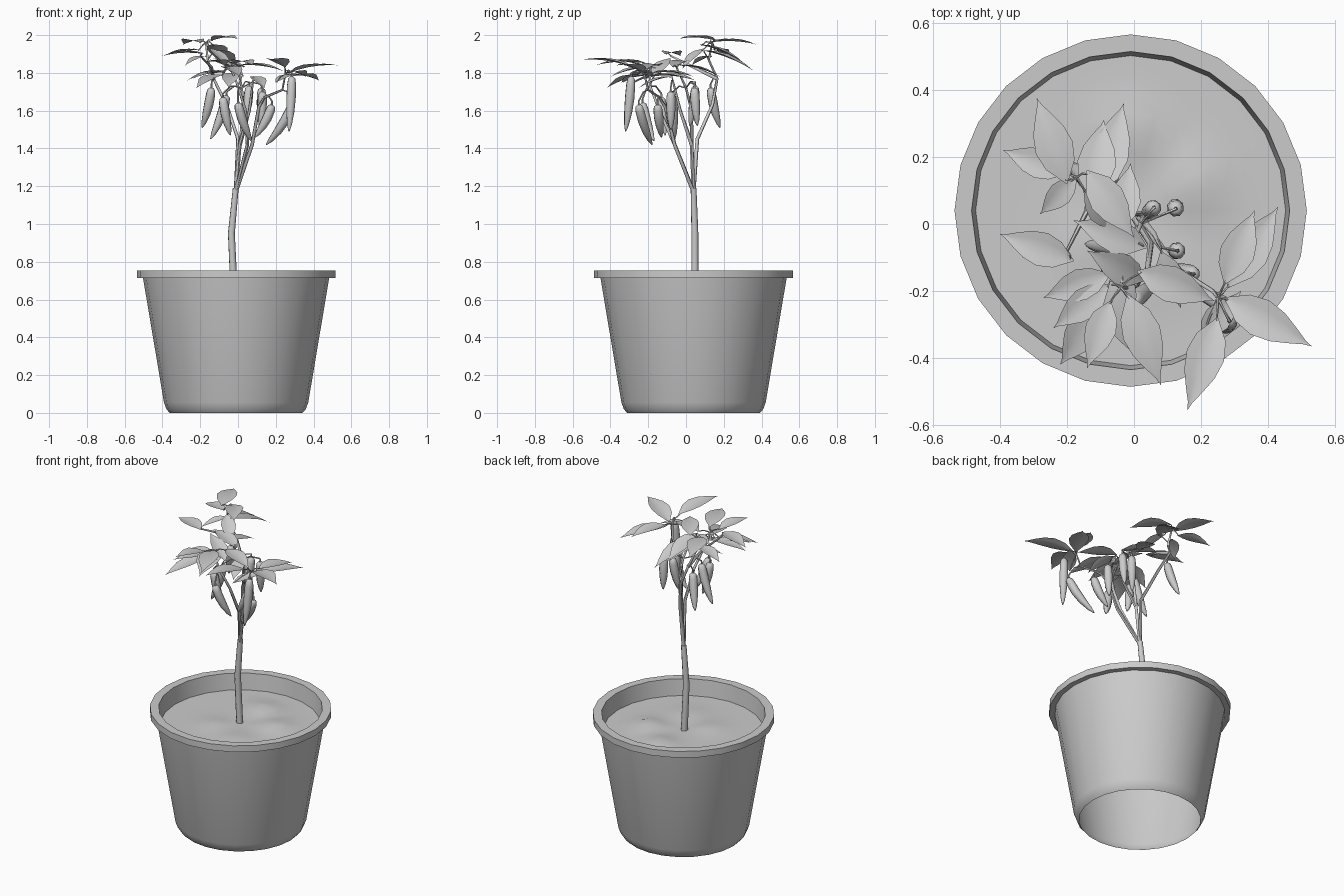
import bpy, bmesh, math
from mathutils import Vector

grey = bpy.data.materials.new("plain grey")
grey.diffuse_color = (0.6, 0.6, 0.6, 1)
CX, CY, SIDES = -0.01, 0.04, 24


def finish(bm, name, angle=40, recalc=True):
    if recalc:
        bmesh.ops.recalc_face_normals(bm, faces=bm.faces)
    me = bpy.data.meshes.new(name)
    bm.to_mesh(me)
    bm.free()
    me.materials.append(grey)
    ob = bpy.data.objects.new(name, me)
    bpy.context.collection.objects.link(ob)
    bpy.ops.object.select_all(action='DESELECT')
    ob.select_set(True)
    bpy.context.view_layer.objects.active = ob
    bpy.ops.object.shade_smooth_by_angle(angle=math.radians(angle))
    return ob


def bridge(bm, a, b):
    n = len(a)
    for i in range(n):
        bm.faces.new((a[i], a[(i + 1) % n], b[(i + 1) % n], b[i]))


def tube(bm, pts, radii, sides=6):
    """Closed tube through points, with one radius per point."""
    pts = [Vector(p) for p in pts]
    rings = []
    for i, p in enumerate(pts):
        d = (pts[min(i + 1, len(pts) - 1)] - pts[max(i - 1, 0)]).normalized()
        u = d.cross(Vector((0.3, 1, 0.05))).normalized()
        v = d.cross(u)
        rings.append([bm.verts.new(p + radii[i] * (u * math.cos(t) + v * math.sin(t)))
                      for t in (math.tau * k / sides for k in range(sides))])
    for a, b in zip(rings, rings[1:]):
        bridge(bm, a, b)
    bm.faces.new(rings[0])
    bm.faces.new(rings[-1])


# Pot: revolved shell, open underneath, with a flat rim and an inner wall
profile = [(0.352, 0), (0.369, 0.02), (0.382, 0.055), (0.493, 0.715), (0.526, 0.715),
           (0.526, 0.755), (0.475, 0.755), (0.46, 0.63)]
bm = bmesh.new()
rings = [[bm.verts.new((CX + r * math.cos(math.tau * k / SIDES),
                        CY + r * math.sin(math.tau * k / SIDES), z)) for k in range(SIDES)]
         for r, z in profile]
for a, b in zip(rings, rings[1:]):
    bridge(bm, a, b)
finish(bm, "pot", 50)

# Soil: disc with a few gentle mounds (x, y, height)
mounds = [(0.0, 0.25, 0.03), (0.2, 0.08, 0.03), (-0.12, -0.1, 0.015), (0.1, -0.2, 0.015)]
bm = bmesh.new()
rings = []
for j in range(1, 9):
    r = 0.464 * j / 8
    ring = []
    for k in range(SIDES):
        x, y = r * math.cos(math.tau * k / SIDES), r * math.sin(math.tau * k / SIDES)
        lump = sum(h * math.exp(-((x - mx) ** 2 + (y - my) ** 2) / 0.008) for mx, my, h in mounds)
        ring.append(bm.verts.new((CX + x, CY + y, 0.653 + lump * (1 - (j / 8) ** 4))))
    rings.append(ring)
for a, b in zip(rings, rings[1:]):
    bridge(bm, a, b)
bm.faces.new(rings[0])
finish(bm, "soil", 60)

# Trunk
bm = bmesh.new()
tube(bm, [(-0.02, 0.047, 0.63), (-0.035, 0.047, 0.95), (-0.012, 0.04, 1.19)],
     [0.02, 0.019, 0.016], 8)
finish(bm, "trunk", 60)

# Branches, each tapering from the trunk top
ROOT = (-0.012, 0.04, 1.17)
branches = [
    [ROOT, (0, 0.06, 1.45), (-0.06, 0.14, 1.63), (-0.13, 0.165, 1.77), (-0.16, 0.12, 1.87), (-0.17, 0.14, 1.96)],
    [ROOT, (0.075, -0.06, 1.42), (0.11, -0.11, 1.62), (0.14, -0.14, 1.67), (0.235, -0.2, 1.71), (0.25, -0.22, 1.79)],
    [ROOT, (0.05, -0.06, 1.42), (0.04, -0.14, 1.6), (0, -0.19, 1.73), (-0.04, -0.19, 1.83)],
    [ROOT, (0.01, 0.03, 1.42), (0.03, 0.03, 1.6), (0.02, 0.0, 1.72), (0.0, -0.05, 1.83)],
    [(-0.13, 0.165, 1.77), (-0.14, 0.04, 1.83), (-0.2, -0.08, 1.89)],
    [(0.01, 0.03, 1.42), (0.06, -0.03, 1.6), (0.08, -0.07, 1.76)],
]
bm = bmesh.new()
for path in branches:
    n = len(path)
    tube(bm, path, [0.011 - 0.006 * i / (n - 1) for i in range(n)])
finish(bm, "branches", 60)
nodes = [Vector(p) for path in branches for p in path[2:]]


def leaf(bm, bx, by, bz, tx, ty, tz):
    """Pointed leaf: folded along the midrib and arched along its length."""
    base, tip = Vector((bx, by, bz)), Vector((tx, ty, tz))
    d = tip - base
    L = d.length
    side = d.cross(Vector((0, 0, 1))).normalized()
    up = side.cross(d).normalized()
    w = min(0.058, 0.22 * L)
    prev = None
    for t, k in ((0, 0.03), (0.08, 0.3), (0.22, 0.78), (0.42, 1), (0.62, 0.82),
                 (0.8, 0.42), (0.92, 0.12), (1, 0.01)):
        mid = base + d * t + up * (0.2 * L * t * (1 - t))
        row = [bm.verts.new(mid + side * (s * k * w) + up * (abs(s) * k * w * 0.22))
               for s in (-1, -0.5, 0, 0.5, 1)]
        if prev:
            for i in range(4):
                bm.faces.new((prev[i], prev[i + 1], row[i + 1], row[i]))
        prev = row
    # petiole to the nearest branch node
    near = min(nodes, key=lambda p: (p - base).length)
    tube(bm, [near, (near + base) / 2 + Vector((0, 0, 0.01)), base + d * 0.05], [0.004, 0.0035, 0.003], 5)


# Leaves grouped by cluster: base point, tip point
clusters = {
    "back_leaves": [
        (-0.2, 0.12, 1.96, -0.29, 0.375, 1.95), (-0.11, 0.08, 1.92, -0.03, 0.36, 1.81),
        (-0.13, 0.07, 1.95, -0.09, 0.31, 1.85), (-0.2, 0.15, 1.92, -0.39, 0.22, 1.89),
        (-0.17, 0.14, 1.89, -0.28, 0.03, 1.84), (-0.14, 0.16, 1.97, -0.0, -0.04, 1.98),
        (-0.18, -0.11, 1.9, -0.4, -0.03, 1.89), (-0.15, 0.1, 1.93, -0.04, -0.02, 1.82)],
    "middle_leaves": [
        (-0.04, -0.02, 1.84, -0.01, 0.18, 1.78), (0.04, -0.07, 1.83, -0.18, 0.01, 1.86),
        (0.03, -0.17, 1.78, -0.14, -0.08, 1.88), (0.01, -0.14, 1.84, 0.24, -0.23, 1.81),
        (0.08, -0.08, 1.78, 0.14, -0.25, 1.72)],
    "front_leaves": [
        (-0.07, -0.17, 1.83, 0.01, -0.4, 1.78), (-0.02, -0.21, 1.85, 0.08, -0.48, 1.84),
        (-0.07, -0.18, 1.8, -0.24, -0.31, 1.77), (-0.08, -0.22, 1.79, -0.22, -0.42, 1.72),
        (-0.07, -0.15, 1.81, -0.27, -0.22, 1.76), (-0.07, -0.23, 1.84, -0.14, -0.43, 1.86),
        (-0.03, -0.12, 1.8, -0.05, -0.32, 1.72)],
    "right_leaves": [
        (0.28, -0.19, 1.78, 0.43, 0.05, 1.76), (0.27, -0.18, 1.8, 0.36, 0.04, 1.78),
        (0.27, -0.22, 1.8, 0.53, -0.365, 1.84), (0.25, -0.28, 1.83, 0.16, -0.555, 1.87),
        (0.2, -0.34, 1.75, 0.32, -0.2, 1.79)],
}
for name, leaves in clusters.items():
    bm = bmesh.new()
    for l in leaves:
        leaf(bm, *l)
    finish(bm, name, 60, recalc=False)

# Hanging peppers: stalk end, tip
peppers = [
    (-0.14, 0.13, 1.72, -0.19, 0.18, 1.51), (-0.06, -0.07, 1.68, -0.145, -0.06, 1.45),
    (-0.08, -0.13, 1.67, -0.04, -0.11, 1.47), (0.0, -0.23, 1.64, 0.07, -0.17, 1.44),
    (0.06, 0.05, 1.73, 0.03, 0.02, 1.52), (0.125, 0.045, 1.72, 0.12, 0.06, 1.52),
    (0.18, -0.15, 1.63, 0.09, -0.13, 1.46), (0.13, -0.08, 1.7, 0.12, -0.08, 1.5),
    (0.285, -0.29, 1.78, 0.27, -0.32, 1.49), (0.285, -0.25, 1.63, 0.15, -0.18, 1.42)]
fruit, stalks = bmesh.new(), bmesh.new()
for p in peppers:
    top, tip = Vector(p[:3]), Vector(p[3:])
    d = tip - top
    bow = Vector((d.x, d.y, 0)) * -0.12
    shape = [(0, 0.01), (0.04, 0.02), (0.15, 0.025), (0.4, 0.026), (0.65, 0.022), (0.88, 0.013), (1, 0.003)]
    tube(fruit, [top + d * t + bow * (4 * t * (1 - t)) for t, r in shape], [r for t, r in shape], 8)
    near = min(nodes, key=lambda q: (q - top).length + (0.3 if q.z < top.z - 0.03 else 0))
    tube(stalks, [near, (near + top) / 2 + Vector((0, 0, 0.03)), top + Vector((0, 0, 0.02)), top + d * 0.03],
         [0.004, 0.004, 0.005, 0.007], 5)
finish(fruit, "peppers", 60)
finish(stalks, "pepper_stalks", 60)
